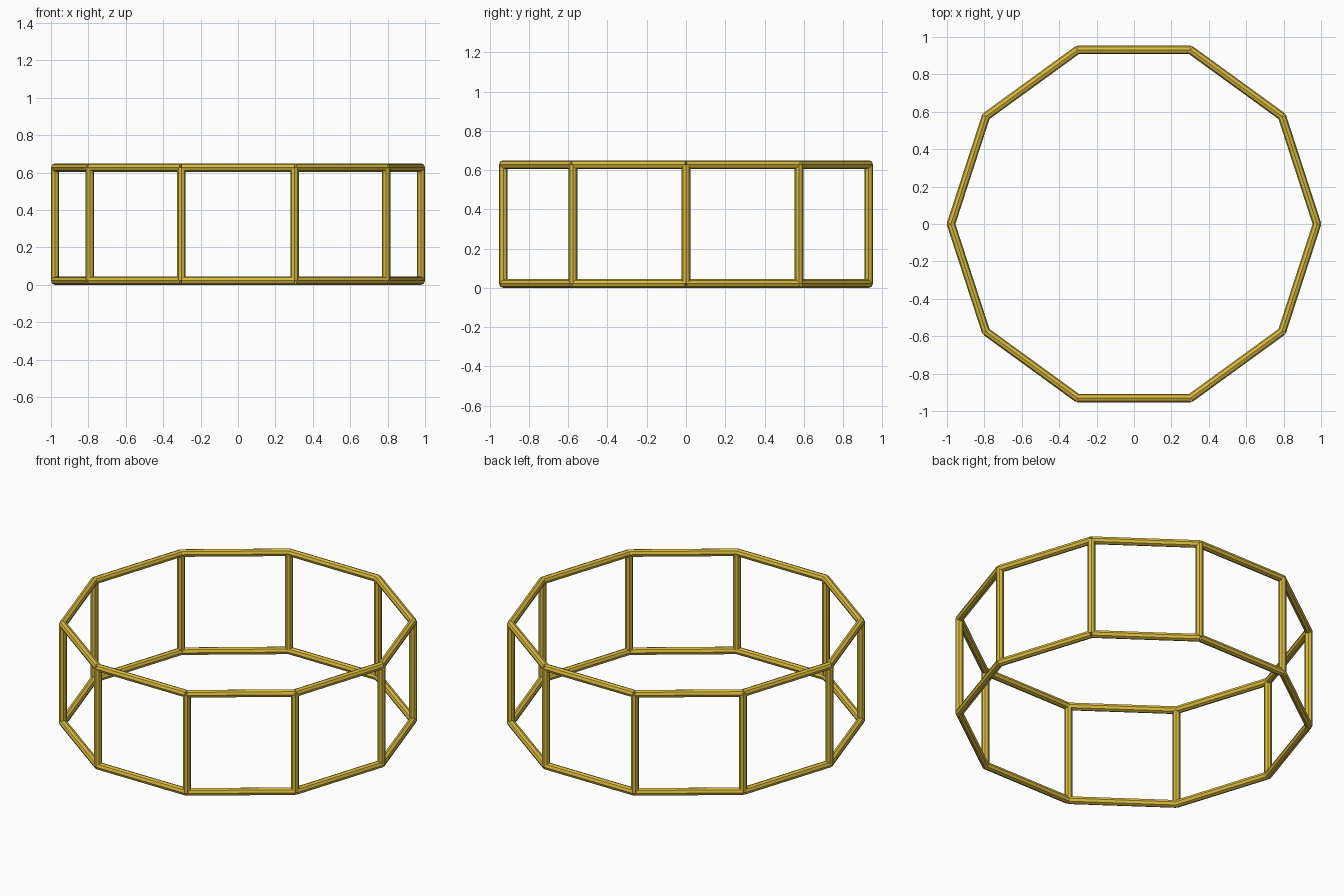
import bpy
from math import cos, sin, pi
from mathutils import Vector

if "Cube" in bpy.data.objects:
    bpy.data.objects.remove(bpy.data.objects["Cube"])

N, R, r, SIDES = 10, 0.9785, 0.0225, 8
EDGE = 2 * R * sin(pi / N)          # square side panels
Z0, Z1 = r, r + EDGE

gold = bpy.data.materials.new("gold")
gold.diffuse_color = (0.70, 0.50, 0.05, 1)
gold.use_nodes = True
gold.node_tree.nodes["Principled BSDF"].inputs["Base Color"].default_value = gold.diffuse_color


def rod(name, a, b):
    """Straight flat-ended rod from a to b."""
    a, b = Vector(a), Vector(b)
    d = b - a
    bpy.ops.mesh.primitive_cylinder_add(vertices=SIDES, radius=r, depth=d.length, location=(a + b) / 2)
    o = bpy.context.object
    o.name = name
    o.rotation_euler = d.to_track_quat('Z', 'Y').to_euler()
    o.data.materials.append(gold)


def corner(i, z):
    t = 2 * pi * i / N
    return (R * cos(t), R * sin(t), z)


# ten posts, ten lower rails, ten upper rails
for i in range(N):
    rod(f"post_{i}", corner(i, Z0), corner(i, Z1))
    rod(f"lower_rail_{i}", corner(i, Z0), corner(i + 1, Z0))
    rod(f"upper_rail_{i}", corner(i, Z1), corner(i + 1, Z1))
